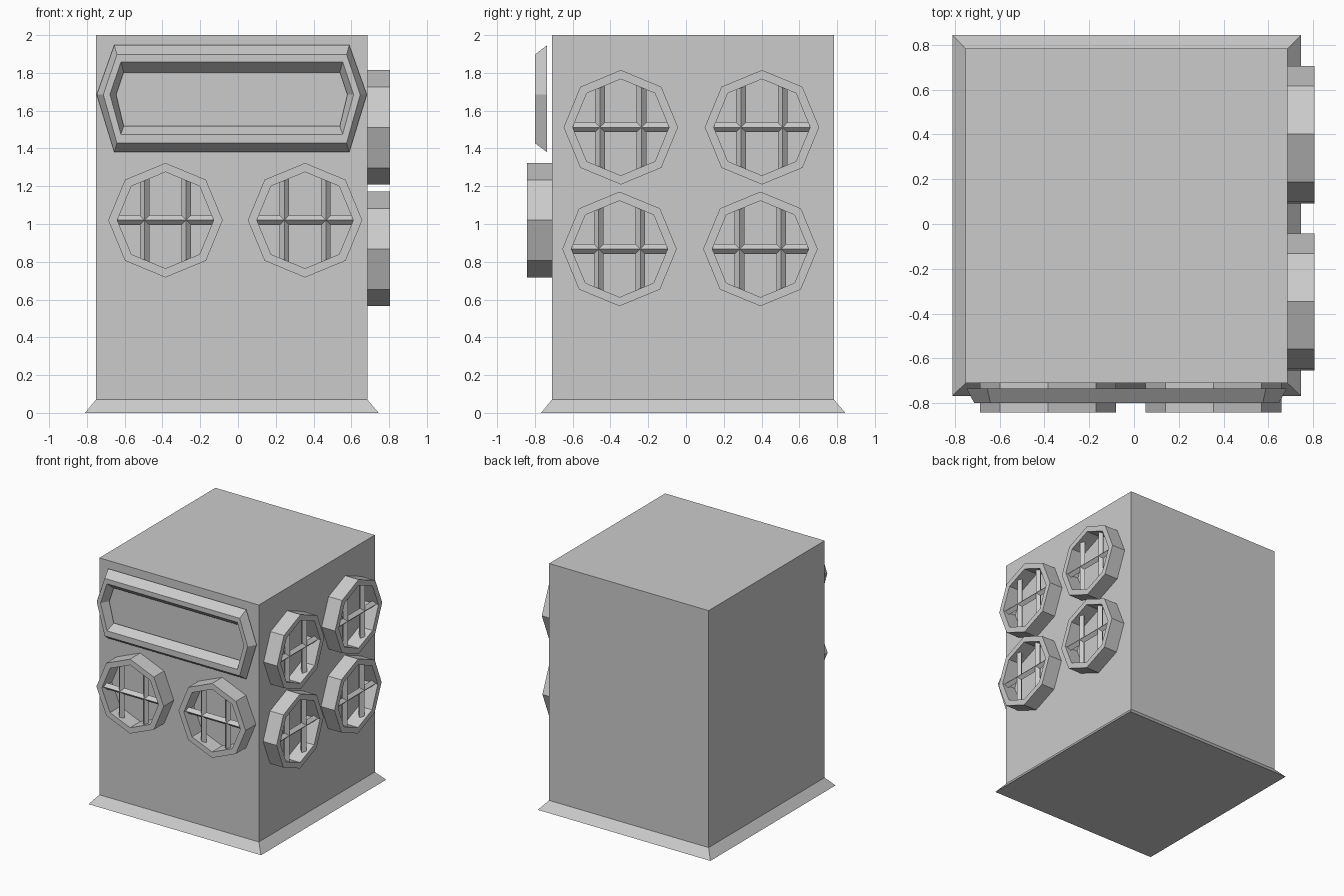
import bpy, bmesh
from math import sin, cos, pi

if "Cube" in bpy.data.objects:
    bpy.data.objects.remove(bpy.data.objects["Cube"])

FRONT_Y, SIDE_X = -0.71, 0.685


def loft(bm, loops, closed=False):
    """Skin a list of point loops; closed joins last to first, otherwise ends are capped."""
    rings = [[bm.verts.new(p) for p in loop] for loop in loops]
    pairs = list(zip(rings, rings[1:]))
    if closed:
        pairs.append((rings[-1], rings[0]))
    else:
        bm.faces.new(rings[0])
        bm.faces.new(rings[-1])
    n = len(rings[0])
    for a, b in pairs:
        for i in range(n):
            j = (i + 1) % n
            bm.faces.new((a[i], a[j], b[j], b[i]))


def finish(bm, name):
    bmesh.ops.recalc_face_normals(bm, faces=bm.faces[:])
    mesh = bpy.data.meshes.new(name)
    bm.to_mesh(mesh)
    bm.free()
    obj = bpy.data.objects.new(name, mesh)
    bpy.context.collection.objects.link(obj)
    return obj


def rect(x0, x1, y0, y1, z):
    return [(x0, y0, z), (x1, y0, z), (x1, y1, z), (x0, y1, z)]


# Cabinet body with flared skirt at the floor
bm = bmesh.new()
loft(bm, [rect(-0.81, 0.745, -0.767, 0.843, 0),
          rect(-0.752, 0.685, FRONT_Y, 0.783, 0.07),
          rect(-0.752, 0.685, FRONT_Y, 0.783, 2)])
finish(bm, "cabinet_body")


# Long hexagonal frame, bevelled inside and out, standing just off the front
def hexagon(tip, corner, top, bottom, y):
    cx, mid = -0.033, 1.685
    return [(cx - tip, y, mid), (cx - corner, y, top), (cx + corner, y, top),
            (cx + tip, y, mid), (cx + corner, y, bottom), (cx - corner, y, bottom)]


bm = bmesh.new()
loft(bm, [hexagon(0.715, 0.622, 1.947, 1.38, -0.735),
          hexagon(0.680, 0.608, 1.897, 1.428, -0.80),
          hexagon(0.645, 0.587, 1.858, 1.475, -0.80),
          hexagon(0.612, 0.572, 1.803, 1.518, -0.735)], closed=True)
finish(bm, "front_frame")


# Octagonal window: ring plus diamond-section bars; local axes are u, v and depth d
def window(name, depth, place):
    def octagon(r, d):
        return [place(r * cos(i * pi / 4), r * sin(i * pi / 4), d) for i in range(8)]

    bm = bmesh.new()
    loft(bm, [octagon(0.303, 0), octagon(0.303, depth),
              octagon(0.255, depth), octagon(0.255, 0)], closed=True)
    finish(bm, name + "_ring")

    bm = bmesh.new()
    s, mid = 0.026, depth * 0.62
    diamond = [(s, 0), (0, s), (-s, 0), (0, -s)]
    loft(bm, [[place(e, a, mid + b) for a, b in diamond] for e in (-0.254, 0.254)])
    for u in (-0.11, 0.11):
        loft(bm, [[place(u + a, e, mid + b) for a, b in diamond] for e in (-0.22, 0.22)])
    finish(bm, name + "_bars")


# Two windows on the front
for i, x in enumerate((-0.384, 0.355)):
    window(f"front_window_{i + 1}", 0.131,
           lambda u, v, d, x=x: (x + u, FRONT_Y - d, 1.02 + v))

# Four windows on the right side
for i, (y, z) in enumerate(((-0.345, 1.512), (0.402, 1.512), (-0.352, 0.868), (0.394, 0.868))):
    window(f"side_window_{i + 1}", 0.121,
           lambda u, v, d, y=y, z=z: (SIDE_X + d, y + u, z + v))
